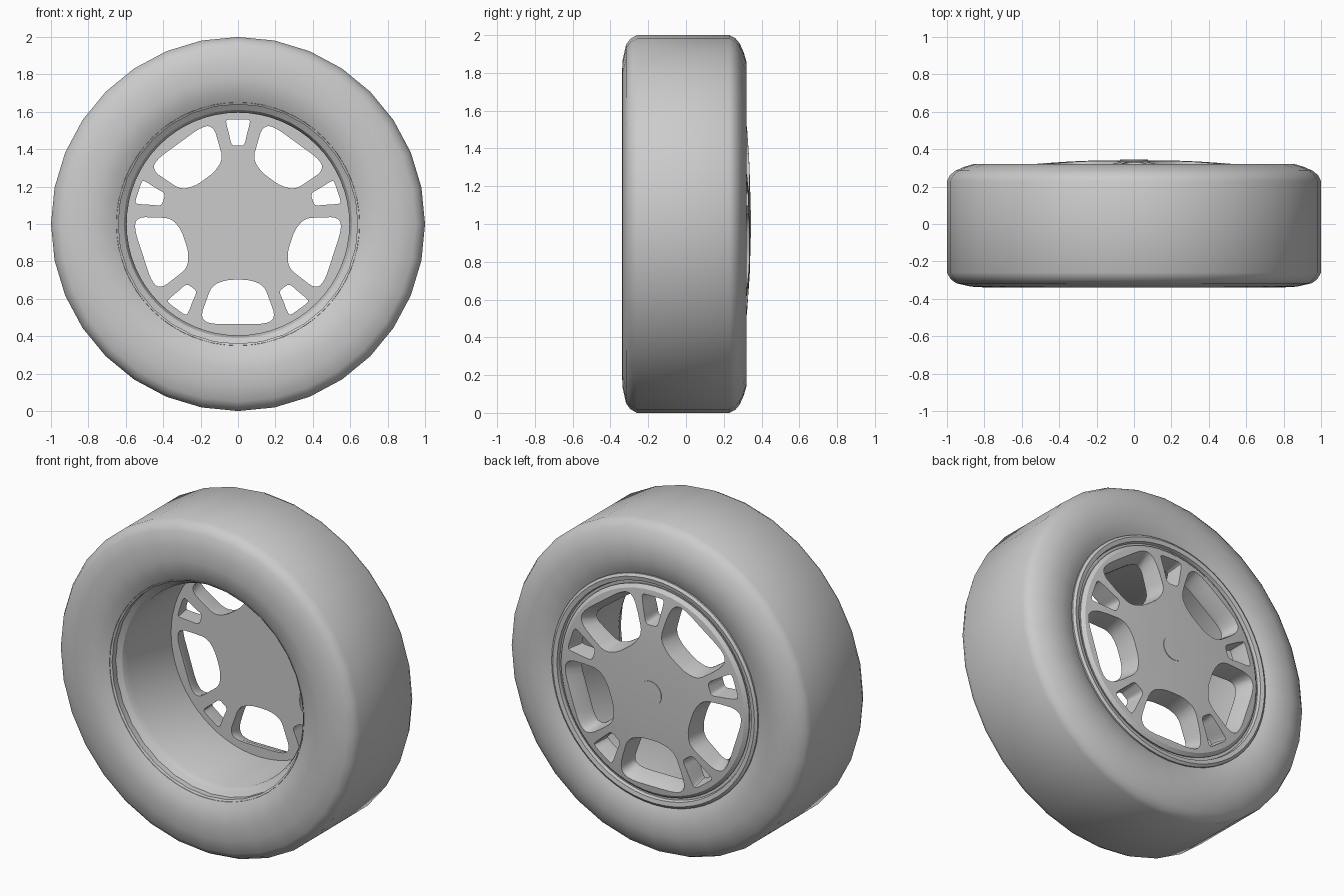
import bpy, bmesh
from math import sin, cos, pi, radians

if "Cube" in bpy.data.objects:
    bpy.data.objects.remove(bpy.data.objects["Cube"])

grey = bpy.data.materials.new("plain_grey")
grey.use_nodes = True
grey.diffuse_color = (0.6, 0.6, 0.6, 1)
grey.node_tree.nodes["Principled BSDF"].inputs["Base Color"].default_value = (0.6, 0.6, 0.6, 1)


def finish(bm, name):
    bmesh.ops.recalc_face_normals(bm, faces=bm.faces)
    mesh = bpy.data.meshes.new(name)
    bm.to_mesh(mesh)
    bm.free()
    ob = bpy.data.objects.new(name, mesh)
    bpy.context.collection.objects.link(ob)
    mesh.materials.append(grey)
    return ob


def smooth(ob, angle):
    bpy.ops.object.select_all(action="DESELECT")
    ob.select_set(True)
    bpy.context.view_layer.objects.active = ob
    bpy.ops.object.shade_smooth_by_angle(angle=radians(angle))


def revolve(name, profile, segments):
    """Turn a closed (radius, y) loop around the axle."""
    bm = bmesh.new()
    verts = [bm.verts.new((0, y, 1 + r)) for r, y in profile]
    edges = [bm.edges.new((verts[i - 1], verts[i])) for i in range(len(verts))]
    bmesh.ops.spin(bm, geom=verts + edges, cent=(0, 0, 1), axis=(0, 1, 0),
                   angle=2 * pi, steps=segments, use_duplicate=False)
    bmesh.ops.remove_doubles(bm, verts=bm.verts, dist=0.0005)
    return finish(bm, name)


def rounded(half):
    """Mirror a half outline and round it by corner cutting."""
    loop = half + [(-t, r) for t, r in half[-2:0:-1]]
    for _ in range(2):
        cut = []
        for (t, r), (u, s) in zip(loop, loop[1:] + loop[:1]):
            cut += [(t * .75 + u * .25, r * .75 + s * .25), (t * .25 + u * .75, r * .25 + s * .75)]
        loop = cut
    return loop


def add_window(bm, loop, angle, middle, widen, outward, inward):
    """Loft a window cutter that flares towards the outer face."""
    flared = [(t * widen, middle + (r - middle) * (outward if r > middle else inward)) for t, r in loop]
    rings = []
    for y, ring in ((0.15, loop), (0.23, loop), (0.36, flared)):
        rings.append([bm.verts.new((r * cos(angle) - t * sin(angle), y, 1 + r * sin(angle) + t * cos(angle)))
                      for t, r in ring])
    n = len(loop)
    for a, b in zip(rings, rings[1:]):
        for i in range(n):
            bm.faces.new((a[i - 1], a[i], b[i], b[i - 1]))
    bm.faces.new(rings[0])
    bm.faces.new(rings[-1][::-1])


# Tyre
tyre = revolve("tyre", [
    (0.64, -0.29), (0.70, -0.325), (0.78, -0.34), (0.87, -0.335), (0.95, -0.317), (0.98, -0.295),
    (1.0, -0.26), (1.0, 0.23), (0.985, 0.26), (0.955, 0.285), (0.91, 0.305), (0.86, 0.32),
    (0.78, 0.318), (0.72, 0.305), (0.67, 0.28), (0.64, 0.2)], 32)
smooth(tyre, 40)

# Rim barrel with front and back lips
rim = revolve("rim_barrel", [
    (0.65, -0.30), (0.645, -0.26), (0.61, -0.235), (0.595, -0.20), (0.595, 0.27), (0.625, 0.285),
    (0.645, 0.285), (0.65, 0.305), (0.675, 0.31), (0.69, 0.30), (0.69, 0.27), (0.655, 0.2),
    (0.655, -0.28)], 64)
smooth(rim, 30)

# Spoked disc with a shallow dome
disc = revolve("spoked_disc", [
    (0, 0.21), (0.61, 0.21), (0.63, 0.295), (0.61, 0.312), (0.5, 0.324), (0.35, 0.334), (0.2, 0.34),
    (0, 0.341)], 64)

# Five wide and five narrow windows between the spokes
wide = rounded([(0, 0.535), (0.16, 0.535), (0.2, 0.495), (0.17, 0.41), (0.14, 0.33), (0.07, 0.3), (0, 0.297)])
narrow = rounded([(0, 0.56), (0.06, 0.56), (0.065, 0.545), (0.045, 0.47), (0.035, 0.42), (0, 0.418)])
bm = bmesh.new()
for i in range(5):
    turn = i * 2 * pi / 5
    add_window(bm, wide, turn - pi / 2, 0.42, 1.14, 1.5, 1.15)
    add_window(bm, narrow, turn + pi / 2, 0.49, 1.2, 1.4, 1.2)
cutter = finish(bm, "window_cutter")
cutter.hide_render = True
cutter.hide_set(True)

cut = disc.modifiers.new("windows", "BOOLEAN")
cut.operation = "DIFFERENCE"
cut.solver = "EXACT"
cut.object = cutter
bpy.context.view_layer.objects.active = disc
bpy.ops.object.modifier_apply(modifier=cut.name)
bpy.data.objects.remove(cutter)
smooth(disc, 30)

# Centre cap
cap = revolve("centre_cap", [(0, 0.33), (0.075, 0.33), (0.075, 0.344), (0, 0.345)], 32)
smooth(cap, 30)
